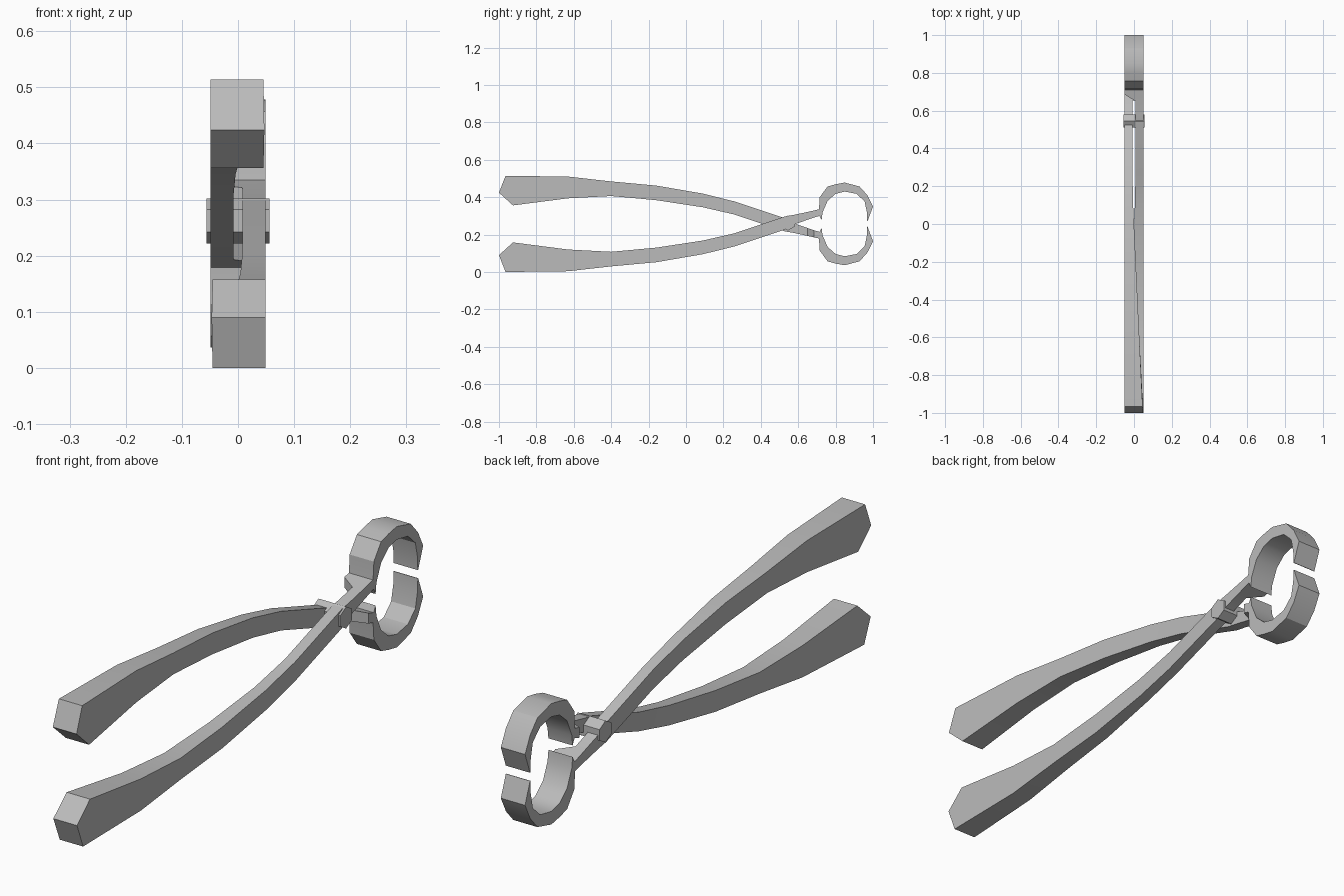
import bpy, bmesh, math
from mathutils import Matrix

cube = bpy.data.objects.get("Cube")
if cube:
    bpy.data.objects.remove(cube)

steel = bpy.data.materials.new("grey_steel")
steel.use_nodes = True
GREY = (0.5, 0.5, 0.5, 1)
steel.diffuse_color = GREY
steel.node_tree.nodes["Principled BSDF"].inputs["Base Color"].default_value = GREY

MID_Z = 0.257
HALF = 0.049

# Lever stations: (lower edge y, z), (upper edge y, z)
HANDLE = [((-1, .09), (-1, .09)), ((-.965, 0), (-.925, .158)),
          ((-.63, .004), (-.63, .12)), ((-.4, .03), (-.4, .108)),
          ((-.16, .052), (-.16, .13)), ((.09, .095), (.09, .168)),
          ((.26, .137), (.26, .207)), ((.53, .227), (.53, .297))]
ARM = [((.585, .257), (.575, .305)), ((.65, .279), (.65, .321))]
JAW = [((.685, .291), (.685, .329)), ((.714, .3), (.71, .335)),
       ((.725, .278), (.713, .365)), ((.73, .318), (.715, .4)),
       ((.757, .38), (.757, .457)), ((.8, .418), (.8, .469)),
       ((.848, .43), (.848, .478)), ((.912, .418), (.928, .457)),
       ((.955, .377), (.97, .41)), ((.967, .32), (1, .35)),
       ((.969, .272), (.971, .272))]


def finish(name, bm):
    bmesh.ops.recalc_face_normals(bm, faces=bm.faces[:])
    mesh = bpy.data.meshes.new(name)
    bm.to_mesh(mesh)
    bm.free()
    mesh.materials.append(steel)
    obj = bpy.data.objects.new(name, mesh)
    bpy.context.collection.objects.link(obj)
    bpy.ops.object.select_all(action='DESELECT')
    obj.select_set(True)
    bpy.context.view_layer.objects.active = obj
    bpy.ops.object.shade_smooth_by_angle(angle=math.radians(32))
    return obj


def lever(name, flip):
    """Handle, crossing arm and half-ring jaw swept as one strip."""
    bm = bmesh.new()
    rings = []
    for i, (low, high) in enumerate(HANDLE + ARM + JAW):
        # The inner side tapers along the handle, then widens at the jaw
        wide = i >= len(HANDLE + ARM)
        inner = -HALF if wide else min(.008, .047 * low[0])
        corners = [(inner, *low), (HALF, *low), (HALF, *high), (inner, *high)]
        rings.append([bm.verts.new(c) for c in corners])
    for a, b in zip(rings, rings[1:]):
        for k in range(4):
            n = (k + 1) % 4
            bm.faces.new((a[k], a[n], b[n], b[k]))
    bm.faces.new(rings[0])
    bm.faces.new(rings[-1])
    bmesh.ops.remove_doubles(bm, verts=bm.verts[:], dist=.0005)
    if flip:
        turn = Matrix.Rotation(math.pi, 4, 'Y')
        shift = Matrix.Translation((0, 0, MID_Z))
        bm.transform(shift @ turn @ shift.inverted())
    return finish(name, bm)


lever("lower_handle_lever", False)
lever("upper_handle_lever", True)

# Hexagonal pivot bolt
bm = bmesh.new()
bmesh.ops.create_cone(bm, cap_ends=True, segments=6, radius1=.04, radius2=.04, depth=.112)
bm.transform(Matrix.Translation((0, .545, .262)) @ Matrix.Rotation(math.pi / 2, 4, 'Y')
             @ Matrix.Rotation(math.pi / 2, 4, 'Z'))
bolt = finish("pivot_bolt", bm)
